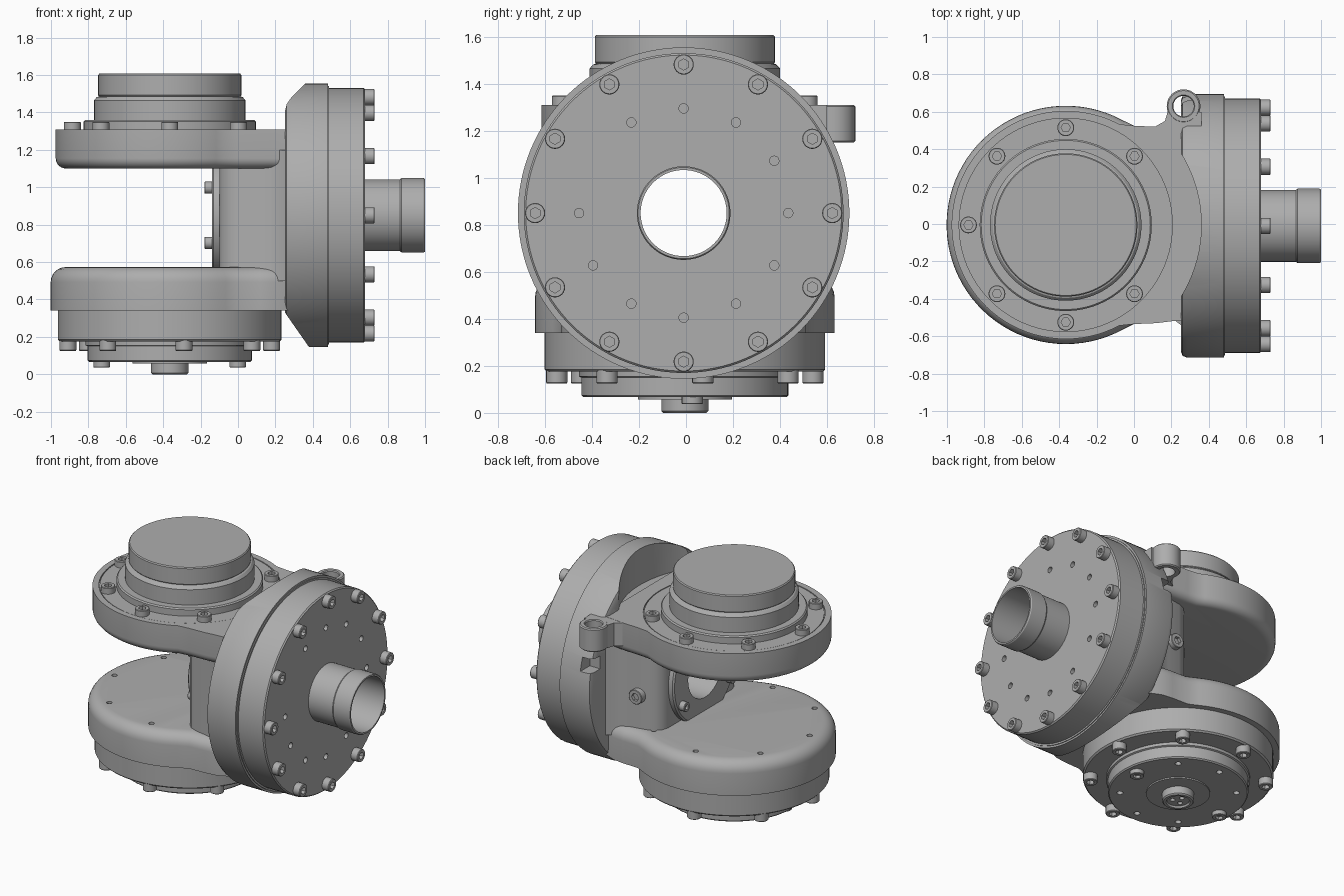
import bpy, bmesh
from math import pi, sin, cos, radians
from mathutils import Matrix, Vector

if "Cube" in bpy.data.objects:
    bpy.data.objects.remove(bpy.data.objects["Cube"])

metal = bpy.data.materials.new("grey_metal")
metal.use_nodes = True
GREY = (0.42, 0.42, 0.42, 1)
metal.diffuse_color = GREY
metal.node_tree.nodes["Principled BSDF"].inputs["Base Color"].default_value = GREY

parts, cutters = [], []
CX, CY = -0.365, -0.005      # vertical axis of both arms
WY, WZ = -0.01, 0.85         # horizontal axis of the wheel


def finish(name, bm, cutter=False):
    bmesh.ops.remove_doubles(bm, verts=bm.verts, dist=1e-5)
    bmesh.ops.recalc_face_normals(bm, faces=bm.faces)
    mesh = bpy.data.meshes.new(name)
    bm.to_mesh(mesh)
    bm.free()
    mesh.materials.append(metal)
    ob = bpy.data.objects.new(name, mesh)
    bpy.context.scene.collection.objects.link(ob)
    ob.hide_render = cutter
    (cutters if cutter else parts).append(ob)
    return ob


def lathe(name, profile, frames, segs=96, hex_below=0, cutter=False):
    """Spin a closed (radius, height) profile about local z, once per frame.
    Radii under hex_below are squeezed to a hexagon."""
    bm = bmesh.new()
    for frame in frames:
        rings = []
        for r, h in profile:
            ring = []
            for i in range(segs):
                a = 2 * pi * i / segs
                k = cos(pi / 6) / cos(a % (pi / 3) - pi / 6) if r < hex_below else 1
                ring.append(bm.verts.new(frame @ Vector((r * k * cos(a), r * k * sin(a), h))))
            rings.append(ring)
        for j, ring in enumerate(rings):
            nxt = rings[(j + 1) % len(rings)]
            if profile[j][0] == 0 and profile[(j + 1) % len(rings)][0] == 0:
                continue
            for i in range(segs):
                n = (i + 1) % segs
                bm.faces.new((ring[i], ring[n], nxt[n], nxt[i]))
    return finish(name, bm, cutter)


def prism(name, outline, z0, z1, frame=Matrix(), rounding=0, rounded=None, cutter=False):
    """Extrude an outline along local z and bevel the edges picked by a rule."""
    bm = bmesh.new()
    low = [bm.verts.new((x, y, z0)) for x, y in outline]
    face = bm.faces.new(low)
    top = bmesh.ops.extrude_face_region(bm, geom=[face])["geom"]
    bmesh.ops.translate(bm, vec=(0, 0, z1 - z0),
                        verts=[v for v in top if isinstance(v, bmesh.types.BMVert)])
    if rounding:
        edges = [e for e in bm.edges if rounded(e)]
        bmesh.ops.bevel(bm, geom=edges, offset=rounding, segments=6,
                        profile=0.5, affect='EDGES', clamp_overlap=True)
    bm.transform(frame)
    return finish(name, bm, cutter)


def cut(ob, tool):
    mod = ob.modifiers.new("cut", 'BOOLEAN')
    mod.operation, mod.solver, mod.object = 'DIFFERENCE', 'EXACT', tool


def up(z=0, x=CX, y=CY):
    return Matrix.Translation((x, y, z))


def down(z):
    return up(z) @ Matrix.Rotation(pi, 4, 'X')


def right(x=0):
    return Matrix.Translation((x, WY, WZ)) @ Matrix.Rotation(pi / 2, 4, 'Y')


def around(frame, r, angles):
    return [frame @ Matrix.Translation((r * cos(radians(a)), r * sin(radians(a)), 0)) for a in angles]


def every(n, start=0, skip=()):
    return [start + 360 / n * i for i in range(n) if i not in skip]


def rod(r, h0, h1):
    return [(0, h0), (r, h0), (r, h1), (0, h1)]


def bolts(name, frames, r=0.043, h=0.05):
    s = r * 0.55
    profile = [(0, h * .4), (s, h * .4), (s, h), (r * .93, h), (r, h * .92), (r, -.01), (0, -.01)]
    lathe(name, profile, frames, 24, hex_below=r * 0.6)


def holes(name, ob, frames, r=0.02, depth=0.04):
    cut(ob, lathe(name, rod(r, -depth, 0.03), frames, 16, cutter=True))


# Wheel housing with clearance for the upper arm, a sloped foot and a side slot
wheel = lathe("wheel_housing", [(.188, .25), (.67, .25), (.695, .26), (.705, .285),
                                (.705, .48), (.188, .48)], [right()], 128)
cut(wheel, lathe("upper_clearance", rod(.725, 1.305, 1.8), [up()], cutter=True))
sideways = Matrix.Rotation(pi / 2, 4, 'X')
cut(wheel, prism("foot_slope", [(.2, .403), (.38, .145), (.38, 0), (.2, 0)], -1, 1, sideways, cutter=True))
cut(wheel, prism("side_slot", [(.2, .98), (.33, .98), (.33, 1.07), (.2, 1.07)], -.8, -.58, sideways, cutter=True))

# Wheel cover, its bolts and the hollow shaft
cover = lathe("wheel_cover", [(.188, .47), (.692, .47), (.692, .486), (.68, .486), (.68, .672),
                              (.672, .68), (.188, .68)], [right()], 128)
holes("cover_holes", cover, around(right(.68), .445, every(12, skip=(8,))))
bolts("cover_bolts", around(right(.68), .632, every(12)))
lathe("hollow_shaft", [(.183, .26), (.192, .26), (.192, .865), (.199, .875), (.199, .992),
                       (.194, 1.0), (.183, 1.0)], [right()])

# Bridge between the arms, with the bore, inner ring and back plug
half = [(.32, .53), (.25, .53), (.21, .50), (.17, .48), (.1, .465), (0, .45), (-.05, .43),
        (-.085, .395), (-.1, .35)]
outline = half + [(x, -y) for x, y in reversed(half)]
bridge = prism("bridge", outline, .5, 1.2, up(0, 0, WY))
cut(bridge, lathe("bore", rod(.188, -.3, .5), [right()], cutter=True))
lathe("inner_ring", [(.186, -.14), (.335, -.14), (.345, -.13), (.345, -.09), (.186, -.09)], [right()])
bolts("inner_ring_bolts", around(right(-.14) @ Matrix.Rotation(pi, 4, 'X'), .3, ()) or
      around(right(-.14) @ Matrix.Scale(-1, 4, (0, 0, 1)), .295, (60, 120, 240, 300)), .032, .04)
bolts("back_plug", [Matrix.Translation((.05, .45, .8)) @ Matrix.Rotation(-pi / 2, 4, 'X')], .05, .035)


def arm(name, r, z0, z1, tip, edge_z, rounding):
    """Disc with a neck that runs into the wheel housing."""
    pts = [(CX + r * cos(radians(a)), CY + r * sin(radians(a))) for a in range(62, 299, 4)]
    neck = [(.3, tip), (.2, .515), (.12, .525), (.0, .53)]
    pts = [(x, CY - y) for x, y in reversed(neck)] + [(x, CY + y) for x, y in neck] + pts

    def on_rim(e):
        return all(abs(v.co.z - edge_z) < 1e-4 for v in e.verts) and min(v.co.x for v in e.verts) < .29
    return prism(name, pts, z0, z1, rounding=rounding, rounded=on_rim)


# Upper arm with a shallow seat, bolted ring and stepped cap
upper = arm("upper_arm", .61, 1.1, 1.31, .51, 1.1, .055)
cut(upper, lathe("upper_seat", rod(.57, 1.3, 1.4), [up()], cutter=True))
lathe("upper_ring", [(0, 1.25), (.565, 1.25), (.565, 1.308), (.46, 1.308), (.46, 1.352),
                     (.452, 1.36), (0, 1.36)], [up()])
bolts("upper_bolts", around(up(1.305), .52, every(8, skip=(0,))), .045, .045)
lathe("upper_cap", [(0, 1.34), (.405, 1.34), (.405, 1.465), (.39, 1.482), (.378, 1.486), (.383, 1.492),
                    (.383, 1.6), (.377, 1.607), (0, 1.607)], [up()])

# Lower arm with rim holes
lower = arm("lower_arm", .637, .34, .573, .47, .573, .08)
holes("rim_holes", lower, around(up(.573), .53, [a for a in every(8, 8) if a > 20]), .018)

# Lower drive: flange, output plate, bolts and stub
lathe("lower_flange", [(0, .36), (.597, .36), (.597, .185), (.587, .175), (0, .175)], [up()])
bolts("lower_flange_bolts", around(down(.175), .55, every(8, -8)), .045)
plate = lathe("output_plate", [(0, .2), (.45, .2), (.45, .155), (.44, .15), (.44, .075), (.432, .067), (0, .067)], [up()])
holes("plate_holes", plate, around(down(.067), .365, every(8, -5, skip=(0, 4))))
bolts("plate_bolts", around(down(.067), .365, (-5, 175)), .045, .03)
lathe("stub_washer", [(0, .08), (.2, .08), (.2, .058), (0, .058)], [up()])
stub = lathe("output_stub", [(0, .08), (.1, .08), (.1, .008), (.092, 0), (.075, 0), (.07, .012), (0, .012)], [up()])
holes("stub_holes", stub, around(down(.012), .036, every(3, 30)), .016, .03)

# Lifting eye on the back
lathe("lifting_eye", [(.055, 1.15), (.083, 1.15), (.09, 1.157), (.09, 1.303), (.083, 1.31), (.06, 1.31),
                      (.055, 1.303)], [up(0, .265, .63)], 48)
prism("lifting_eye_web", [(.12, .45), (.36, .45), (.36, .6), (.345, .6), (.30, .57), (.23, .57),
                          (.18, .6), (.165, .55), (.12, .525)], 1.15, 1.309)

# Bake the cuts, drop the cutters and smooth the round faces
bpy.ops.object.select_all(action='DESELECT')
for ob in parts:
    ob.select_set(True)
bpy.context.view_layer.objects.active = wheel
bpy.ops.object.convert(target='MESH')
for tool in cutters:
    bpy.data.objects.remove(tool)
bpy.ops.object.shade_smooth_by_angle(angle=radians(30))
